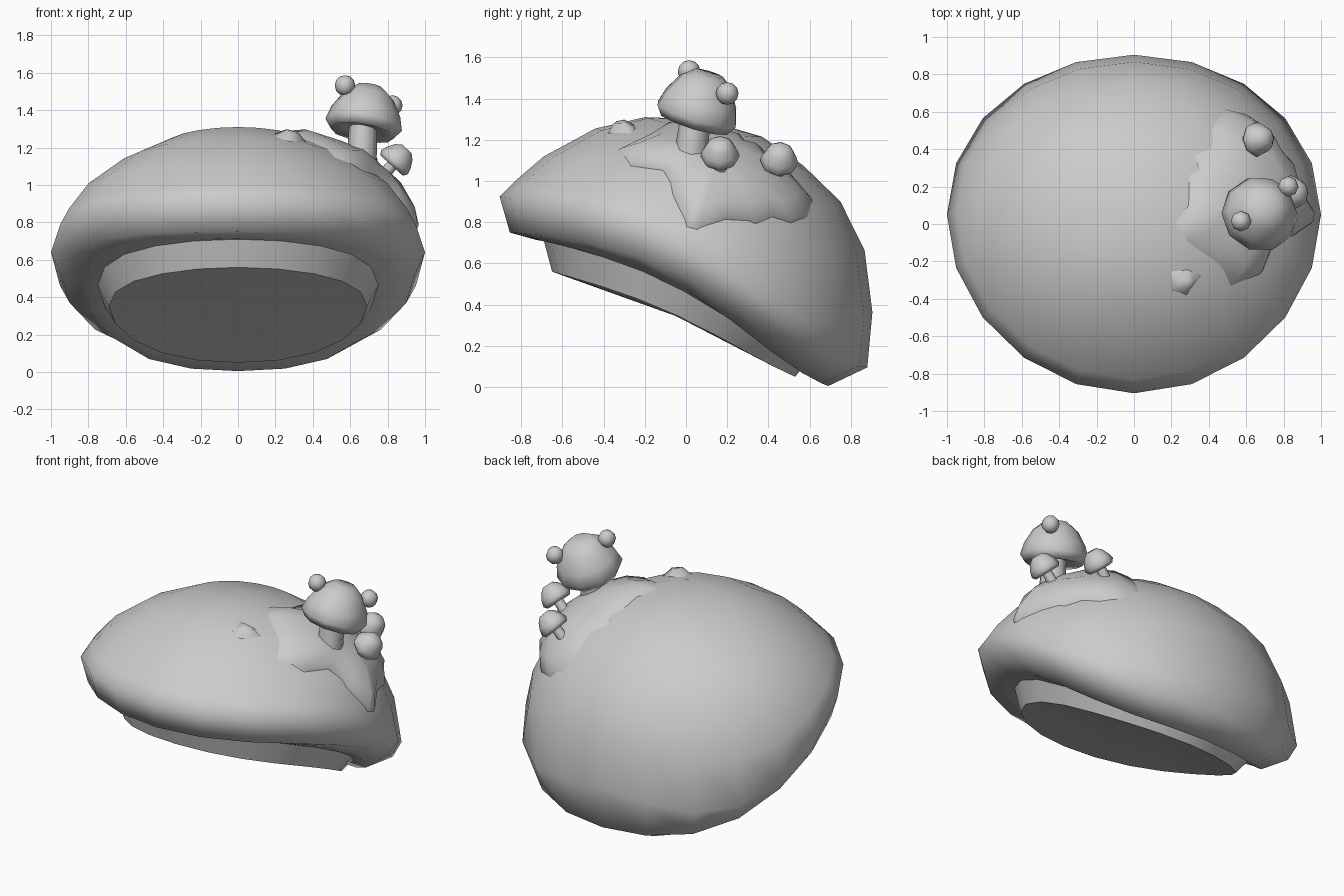
import bpy, bmesh, math
from mathutils import Vector
from mathutils.bvhtree import BVHTree

if "Cube" in bpy.data.objects:
    bpy.data.objects.remove(bpy.data.objects["Cube"])

grey = bpy.data.materials.new("plain grey")
grey.use_nodes = True
grey.diffuse_color = (0.6, 0.6, 0.6, 1)
grey.node_tree.nodes["Principled BSDF"].inputs["Base Color"].default_value = (0.6, 0.6, 0.6, 1)


def finish(name, bm, angle=180):
    bmesh.ops.recalc_face_normals(bm, faces=bm.faces)
    mesh = bpy.data.meshes.new(name)
    bm.to_mesh(mesh)
    bm.free()
    obj = bpy.data.objects.new(name, mesh)
    bpy.context.collection.objects.link(obj)
    mesh.materials.append(grey)
    bpy.ops.object.select_all(action='DESELECT')
    obj.select_set(True)
    bpy.context.view_layer.objects.active = obj
    bpy.ops.object.shade_smooth_by_angle(angle=math.radians(angle))
    return obj


def bridge(bm, a, b):
    n = len(a)
    for i in range(n):
        bm.faces.new((a[i], a[(i + 1) % n], b[(i + 1) % n], b[i]))


def fan(bm, ring, point):
    tip = bm.verts.new(point)
    for i in range(len(ring)):
        bm.faces.new((ring[i], ring[(i + 1) % len(ring)], tip))


def bent_ring(bm, w, fy, fz, by, bz, sy, sz, k, m, n=20):
    """Ring through a front, back and side point; k twists it, m bends its diagonals."""
    ring = []
    for i in range(n):
        c, s = math.cos(2 * math.pi * i / n), math.sin(2 * math.pi * i / n)
        y = (fy + by) / 2 + (fy - by) / 2 * c + (sy - (fy + by) / 2) * s * s
        z = (fz + bz) / 2 + (fz - bz) / 2 * c
        z += (sz - (fz + bz) / 2 + k * c + m * c * c) * s * s
        ring.append(bm.verts.new((w * s, y, z)))
    return ring


# Big domed cap: half width, front y z, back y z, side y z, twist, diagonal bend
LIP = (.75, -.69, .71, .57, .10, -.01, .465, .04, -.04)
CAP = [
    (.36, -.20, 1.31, .37, 1.215, .10, 1.24, 0, 0),
    (.64, -.44, 1.255, .57, 1.075, .10, 1.11, 0, 0),
    (.84, -.69, 1.12, .75, .90, .08, .955, .06, -.02),
    (.95, -.83, 1.0, .867, .664, .06, .785, .15, -.1),
    (1.0, -.905, .925, .905, .363, .05, .64, .275, -.19),
    (.945, -.855, .75, .88, .095, .03, .52, .12, -.09),
    (.81, -.73, .715, .69, .005, 0, .475, .08, -.09),
    LIP,
]
bm = bmesh.new()
rings = [bent_ring(bm, *r) for r in CAP]
for a, b in zip(rings, rings[1:]):
    bridge(bm, a, b)
fan(bm, rings[0], (0, .08, 1.3))
cap = finish("domed_cap", bm)

# Inner band with a closed underside
bm = bmesh.new()
top = bent_ring(bm, *LIP)
low = bent_ring(bm, .69, -.65, .56, .53, .05, -.05, .35, .02, -.03)
bridge(bm, top, low)
fan(bm, low, (0, -.05, .345))
finish("inner_band", bm, 40)

# Ragged patches laid over the cap
tree = BVHTree.FromPolygons([v.co for v in cap.data.vertices],
                            [p.vertices for p in cap.data.polygons])
CORE = Vector((0, 0, .55))


def on_cap(p, lift):
    d = (Vector(p) - CORE).normalized()
    return tree.ray_cast(CORE, d)[0] + d * lift


def patch(name, outline, centre, steps):
    bm = bmesh.new()
    rings = [[bm.verts.new(on_cap(Vector(centre).lerp(Vector(p), t), h)) for p in outline]
             for t, h in steps]
    for a, b in zip(rings, rings[1:]):
        bridge(bm, a, b)
    fan(bm, rings[-1], on_cap(centre, steps[-1][1]))
    finish(name, bm)


patch("moss_patch", [
    (.21, 0, 1.3), (.29, .1, 1.28), (.29, .27, 1.25), (.35, .3, 1.2), (.32, .38, 1.17),
    (.42, .43, 1.12), (.42, .53, 1.05), (.51, .68, .92), (.62, .64, .83), (.72, .53, .79),
    (.79, .44, .83), (.86, .35, .79), (.91, .2, .82), (.95, .05, .75), (.95, 0, .77),
    (.89, -.07, .95), (.76, -.12, 1.06), (.67, -.28, 1.07), (.51, -.35, 1.15),
    (.42, -.2, 1.22), (.27, -.1, 1.28)],
    (.64, .15, 1.08), [(1, -.01), (.92, .016), (.72, .05), (.4, .075)])
patch("moss_tuft", [(.2, -.26, 1.3), (.3, -.25, 1.28), (.38, -.28, 1.25),
                    (.29, -.4, 1.25), (.21, -.37, 1.28)],
      (.28, -.31, 1.27), [(1, -.005), (.35, .045)])


def lathe(name, base, axis, profile, n, angle):
    """Turn (radius, height) pairs about an axis; both ends are closed."""
    bm = bmesh.new()
    axis = Vector(axis).normalized()
    turn = Vector((0, 0, 1)).rotation_difference(axis)
    rings = []
    for r, h in profile:
        rings.append([bm.verts.new(Vector(base) + turn @ Vector(
            (r * math.cos(2 * math.pi * i / n), r * math.sin(2 * math.pi * i / n), h)))
            for i in range(n)])
    for a, b in zip(rings, rings[1:]):
        bridge(bm, a, b)
    for ring, (r, h) in ((rings[0], profile[0]), (rings[-1], profile[-1])):
        fan(bm, ring, Vector(base) + axis * h)
    finish(name, bm, angle)


def mushroom(name, foot, rim, axis, r, h, stem_r, n):
    dome = [(.5 * r, 0), (.84 * r, -.09 * h), (r, .1 * h), (.9 * r, .4 * h),
            (.66 * r, .75 * h), (.36 * r, .96 * h)]
    lathe(name + "_cap", rim, axis, dome, n, 85)
    lean = Vector(rim) - Vector(foot)
    lathe(name + "_stem", foot, lean, [(stem_r * 1.1, 0), (stem_r, lean.length + .03)], 8, 50)


mushroom("large_mushroom", (.66, .02, 1.1), (.668, .045, 1.3), (.17, .3, 1), .207, .245, .074, 10)
mushroom("side_mushroom", (.76, .165, 1.03), (.828, .165, 1.112), (.68, 0, .75), .096, .115, .03, 8)
mushroom("rear_mushroom", (.57, .435, 1.0), (.645, .45, 1.085), (.7, .1, .72), .094, .115, .03, 8)

# Round knobs on the large mushroom
for name, place in (("front_knob", (.572, .015, 1.532)), ("rear_knob", (.825, .2, 1.425))):
    bm = bmesh.new()
    bmesh.ops.create_uvsphere(bm, u_segments=8, v_segments=6, radius=.055)
    bmesh.ops.translate(bm, verts=bm.verts, vec=place)
    finish(name, bm)
